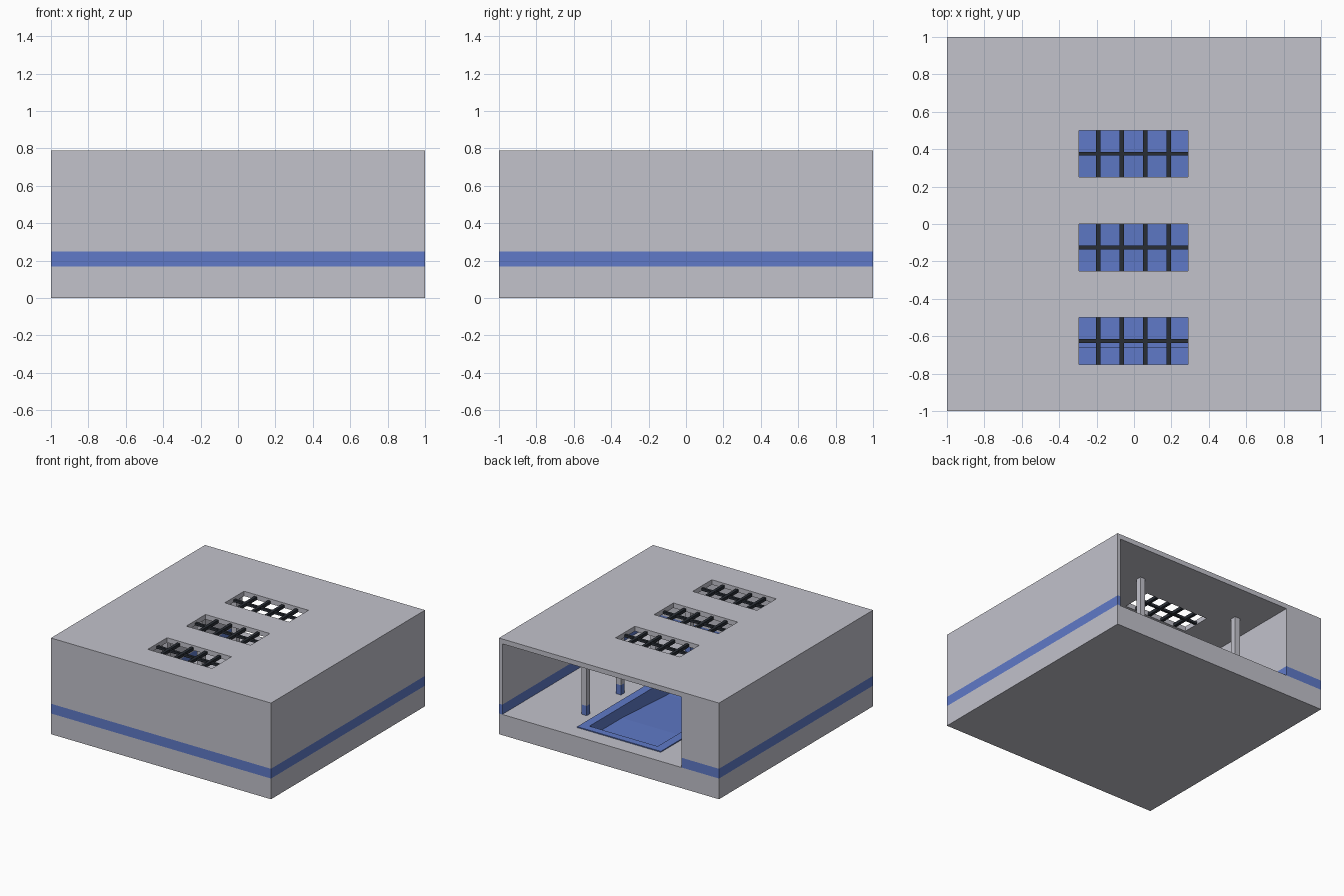
import bpy, bmesh
from mathutils import Vector

if "Cube" in bpy.data.objects:
    bpy.data.objects.remove(bpy.data.objects["Cube"])

H, FLOOR, BAND, CEIL = 0.79, 0.17, 0.25, 0.75


def material(name, rgb):
    m = bpy.data.materials.new(name)
    m.diffuse_color = (*rgb, 1)
    m.use_nodes = True
    m.node_tree.nodes["Principled BSDF"].inputs["Base Color"].default_value = m.diffuse_color
    return m


GREY = material("pale grey", (0.54, 0.54, 0.60))
BLUE = material("tile blue", (0.115, 0.195, 0.58))
DARK = material("dark frame", (0.022, 0.027, 0.036))


def finish(name, bm, mats):
    bmesh.ops.recalc_face_normals(bm, faces=bm.faces[:])
    me = bpy.data.meshes.new(name)
    bm.to_mesh(me)
    bm.free()
    for m in mats:
        me.materials.append(m)
    ob = bpy.data.objects.new(name, me)
    bpy.context.collection.objects.link(ob)
    return ob


def add_box(bm, x0, x1, y0, y1, z0, z1):
    r = bmesh.ops.create_cube(bm, size=1)
    for v in r["verts"]:
        v.co = Vector(((x0 + x1) / 2 + v.co.x * (x1 - x0),
                       (y0 + y1) / 2 + v.co.y * (y1 - y0),
                       (z0 + z1) / 2 + v.co.z * (z1 - z0)))


def box(name, dims, mats):
    bm = bmesh.new()
    add_box(bm, *dims)
    return finish(name, bm, mats)


def cut(ob, cutter):
    mod = ob.modifiers.new("cut", 'BOOLEAN')
    mod.operation, mod.solver, mod.object = 'DIFFERENCE', 'EXACT', cutter
    bpy.context.view_layer.objects.active = ob
    bpy.ops.object.modifier_apply(modifier=mod.name)


def paint_band(ob, rule):
    """Slice the mesh at the tile band and colour faces by a rule."""
    bm = bmesh.new()
    bm.from_mesh(ob.data)
    for z in (FLOOR, BAND):
        bmesh.ops.bisect_plane(bm, geom=bm.verts[:] + bm.edges[:] + bm.faces[:],
                               dist=1e-5, plane_co=(0, 0, z), plane_no=(0, 0, 1))
    bm.normal_update()
    for f in bm.faces:
        f.material_index = 1 if rule(f.calc_center_median(), f.normal) else 0
    bm.to_mesh(ob.data)
    bm.free()


# Hall shell: solid block with room, skylights and pool cut out
hall = box("hall_shell", (-1, 1, -1, 1, 0, H), [GREY, BLUE])
room = box("room_cutter", (-0.66, 0.97, -0.97, 1.2, FLOOR, CEIL), [GREY])

SKY_Y = (-0.75, -0.25, 0.25)
bm = bmesh.new()
for y in SKY_Y:
    add_box(bm, -0.295, 0.29, y, y + 0.25, 0.7, 0.9)
skylights = finish("skylight_cutter", bm, [GREY])

# Pool basin profile in y/z with a sloping floor, extruded across x
PX = 0.31
bm = bmesh.new()
profile = [(-0.66, 0.3), (-0.66, 0.05), (-0.2, 0.05), (0.39, 0.085), (0.81, 0.085), (0.81, 0.3)]
face = bm.faces.new([bm.verts.new((-PX, y, z)) for y, z in profile])
r = bmesh.ops.extrude_face_region(bm, geom=[face])
bmesh.ops.translate(bm, vec=(2 * PX, 0, 0),
                    verts=[g for g in r["geom"] if isinstance(g, bmesh.types.BMVert)])
basin = finish("pool_cutter", bm, [BLUE])

for c in (room, skylights, basin):
    cut(hall, c)


def hall_rule(c, n):
    in_band = abs(n.z) < 0.5 and FLOOR < c.z < BAND
    in_pool = abs(c.x) < 0.35 and -0.7 < c.y < 0.85 and 0.01 < c.z < FLOOR - 0.001
    return in_band or in_pool


paint_band(hall, hall_rule)

# Low tiled rim around the pool
rim = box("pool_rim", (-0.38, 0.38, -0.76, 0.87, FLOOR - 0.005, FLOOR + 0.008), [BLUE])
cut(rim, basin)

for c in (room, skylights, basin):
    bpy.data.objects.remove(c)

# Columns on both sides of the pool, tiled at the foot
bm = bmesh.new()
for x in (-0.465, 0.465):
    for y in (-0.71, -0.26, 0.19, 0.635):
        add_box(bm, x - 0.023, x + 0.023, y - 0.023, y + 0.023, FLOOR, CEIL)
columns = finish("columns", bm, [GREY, BLUE])
paint_band(columns, lambda c, n: c.z < BAND)

# Skylight glazing bars
for i, y in enumerate(SKY_Y):
    bm = bmesh.new()
    add_box(bm, -0.295, 0.29, y + 0.115, y + 0.135, 0.752, 0.772)
    for x in (-0.19, -0.065, 0.06, 0.185):
        add_box(bm, x - 0.012, x + 0.012, y, y + 0.25, 0.75, 0.775)
    finish(f"skylight_bars_{i + 1}", bm, [DARK])
